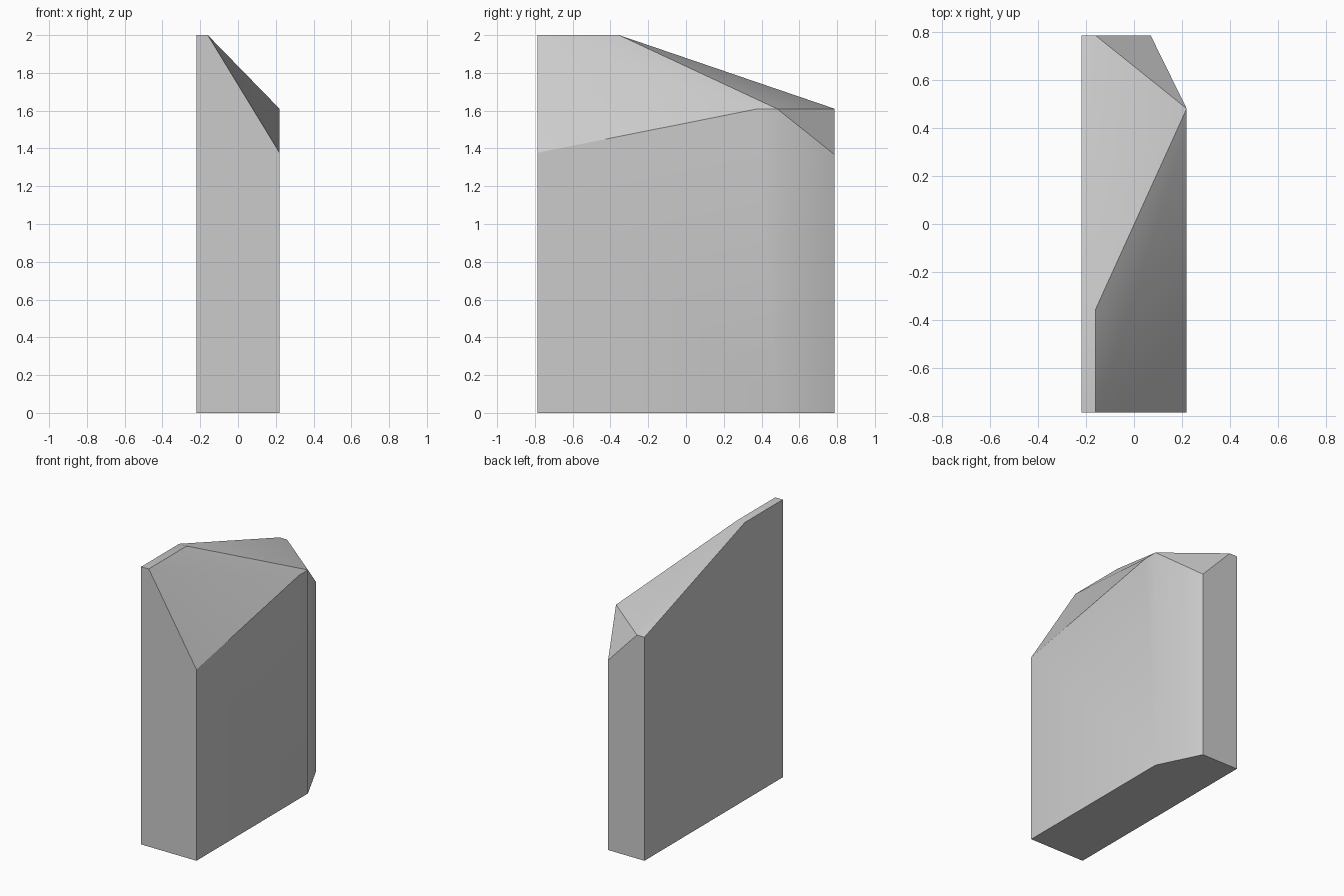
import bpy
import bmesh
from mathutils import Vector

default_cube = bpy.data.objects.get("Cube")
if default_cube:
    bpy.data.objects.remove(default_cube, do_unlink=True)

# Overall extents and the plan position where the right wall turns
LEFT, RIGHT = -0.22, 0.22
FRONT, BACK = -0.787, 0.787
TOP, SHOULDER = 2.0, 1.61
RIDGE = -0.16

# Key corners shared by the sloping cuts
ridge_front = Vector((RIDGE, FRONT, TOP))
ridge_back = Vector((RIDGE, -0.355, TOP))
wall_corner = Vector((RIGHT, 0.482, SHOULDER))
back_corner = Vector((RIDGE, BACK, SHOULDER))
front_low = Vector((RIGHT, FRONT, 1.377))
wall_low = Vector((RIGHT, 0.38, SHOULDER))
chamfer_low = Vector((0.07, BACK, 1.367))


def cut(bm, a, b, c):
    """Slice away everything above the plane through three points and cap it."""
    normal = (b - a).cross(c - a).normalized()
    if normal.z < 0:
        normal.negate()
    bmesh.ops.bisect_plane(bm, geom=bm.verts[:] + bm.edges[:] + bm.faces[:],
                           dist=0.0005, plane_co=a, plane_no=normal,
                           clear_outer=True)
    rim = [e for e in bm.edges if e.is_boundary]
    if rim:
        bmesh.ops.holes_fill(bm, edges=rim, sides=0)
    bmesh.ops.remove_doubles(bm, verts=bm.verts[:], dist=0.001)


# Upright block with one chamfered corner
bm = bmesh.new()
footprint = [(LEFT, FRONT), (RIGHT, FRONT), (RIGHT, wall_corner.y),
             (chamfer_low.x, BACK), (LEFT, BACK)]
base = bm.faces.new([bm.verts.new((x, y, 0)) for x, y in footprint])
grown = bmesh.ops.extrude_face_region(bm, geom=[base])
raised = [g for g in grown["geom"] if isinstance(g, bmesh.types.BMVert)]
bmesh.ops.translate(bm, verts=raised, vec=(0, 0, TOP))

# Sloping top facets
cut(bm, ridge_back, back_corner, ridge_back + Vector((LEFT, 0, 0)))
cut(bm, ridge_back, back_corner, wall_corner)
cut(bm, ridge_front, ridge_back, wall_corner)
cut(bm, ridge_front, front_low, wall_low)
cut(bm, wall_corner, back_corner, chamfer_low)

bmesh.ops.recalc_face_normals(bm, faces=bm.faces[:])
mesh = bpy.data.meshes.new("faceted_block")
bm.to_mesh(mesh)
bm.free()
block = bpy.data.objects.new("faceted_block", mesh)
bpy.context.collection.objects.link(block)

# Plain grey surface
grey = bpy.data.materials.new("light_grey")
grey.use_nodes = True
colour = (0.6, 0.6, 0.6, 1)
grey.diffuse_color = colour
grey.node_tree.nodes["Principled BSDF"].inputs["Base Color"].default_value = colour
mesh.materials.append(grey)

# Soften only the shallow edges
bpy.ops.object.select_all(action="DESELECT")
block.select_set(True)
bpy.context.view_layer.objects.active = block
bpy.ops.object.shade_smooth_by_angle()
